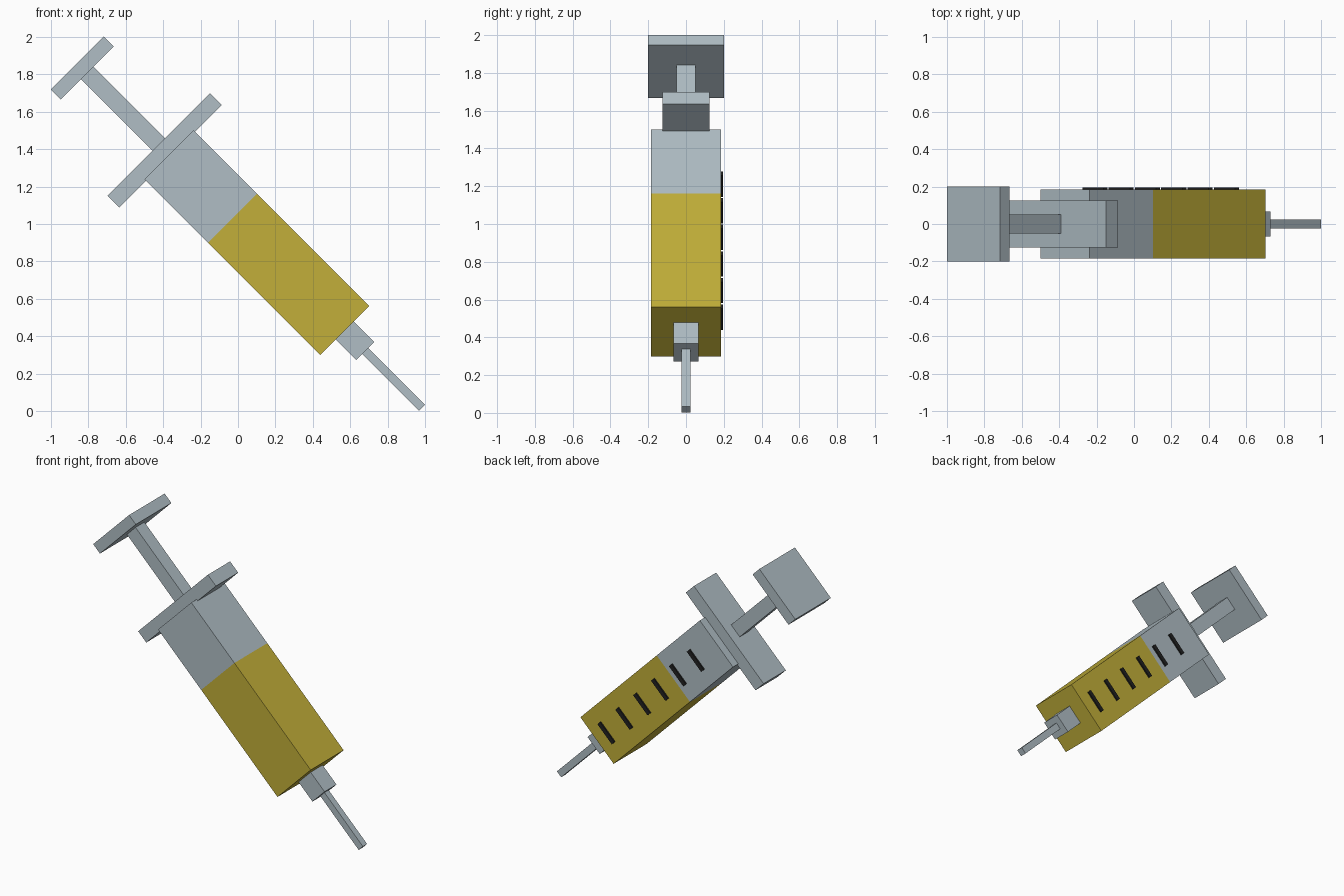
import bpy, bmesh, math
from mathutils import Matrix, Vector

if "Cube" in bpy.data.objects:
    bpy.data.objects.remove(bpy.data.objects["Cube"])


def material(name, rgb):
    m = bpy.data.materials.new(name)
    m.diffuse_color = (*rgb, 1)
    m.use_nodes = True
    m.node_tree.nodes["Principled BSDF"].inputs["Base Color"].default_value = m.diffuse_color
    return m


STEEL = material("pale_blue_grey", (0.434, 0.515, 0.558))
LIQUID = material("mustard_yellow", (0.539, 0.429, 0.041))
BLACK = material("near_black", (0.015, 0.015, 0.015))

AXIS = 0.708                              # offset of the long axis from the origin
TILT = Matrix.Rotation(math.radians(45), 4, 'Y')   # local x runs down to the needle tip


def box(name, u0, u1, half_y, half_v, mats, y=0.0, split=None):
    """Box along the tilted axis; faces past the split take the second material."""
    bm = bmesh.new()
    bmesh.ops.create_cube(bm, size=1)
    for v in bm.verts:
        v.co = Vector((u0 + (v.co.x + 0.5) * (u1 - u0),
                       y + v.co.y * 2 * half_y,
                       AXIS + v.co.z * 2 * half_v))
    if split is not None:
        bmesh.ops.bisect_plane(bm, geom=bm.verts[:] + bm.edges[:] + bm.faces[:],
                               plane_co=(split, 0, 0), plane_no=(1, 0, 0))
        for f in bm.faces:
            f.material_index = int(f.calc_center_median().x > split)
    bm.transform(TILT)
    bmesh.ops.recalc_face_normals(bm, faces=bm.faces[:])
    mesh = bpy.data.meshes.new(name)
    bm.to_mesh(mesh)
    bm.free()
    for m in mats:
        mesh.materials.append(m)
    ob = bpy.data.objects.new(name, mesh)
    bpy.context.collection.objects.link(ob)
    return ob


# Plunger
box("thumb_plate", -1.923, -1.848, 0.20, 0.20, [STEEL])
box("plunger_rod", -1.86, -1.30, 0.05, 0.048, [STEEL])

# Barrel with finger flange, filled with liquid below the split
box("finger_flange", -1.308, -1.218, 0.125, 0.388, [STEEL])
box("barrel", -1.23, 0.10, 0.185, 0.185, [STEEL, LIQUID], split=-0.75)

# Needle
box("needle_hub", 0.09, 0.255, 0.067, 0.0675, [STEEL])
box("needle", 0.24, 0.683, 0.0235, 0.0235, [STEEL])

# Graduation marks on the back of the barrel
for i in range(6):
    u = -1.004 + i * 0.199
    box(f"graduation_mark_{i + 1}", u - 0.015, u + 0.015, 0.0049, 0.08, [BLACK], y=0.19)
